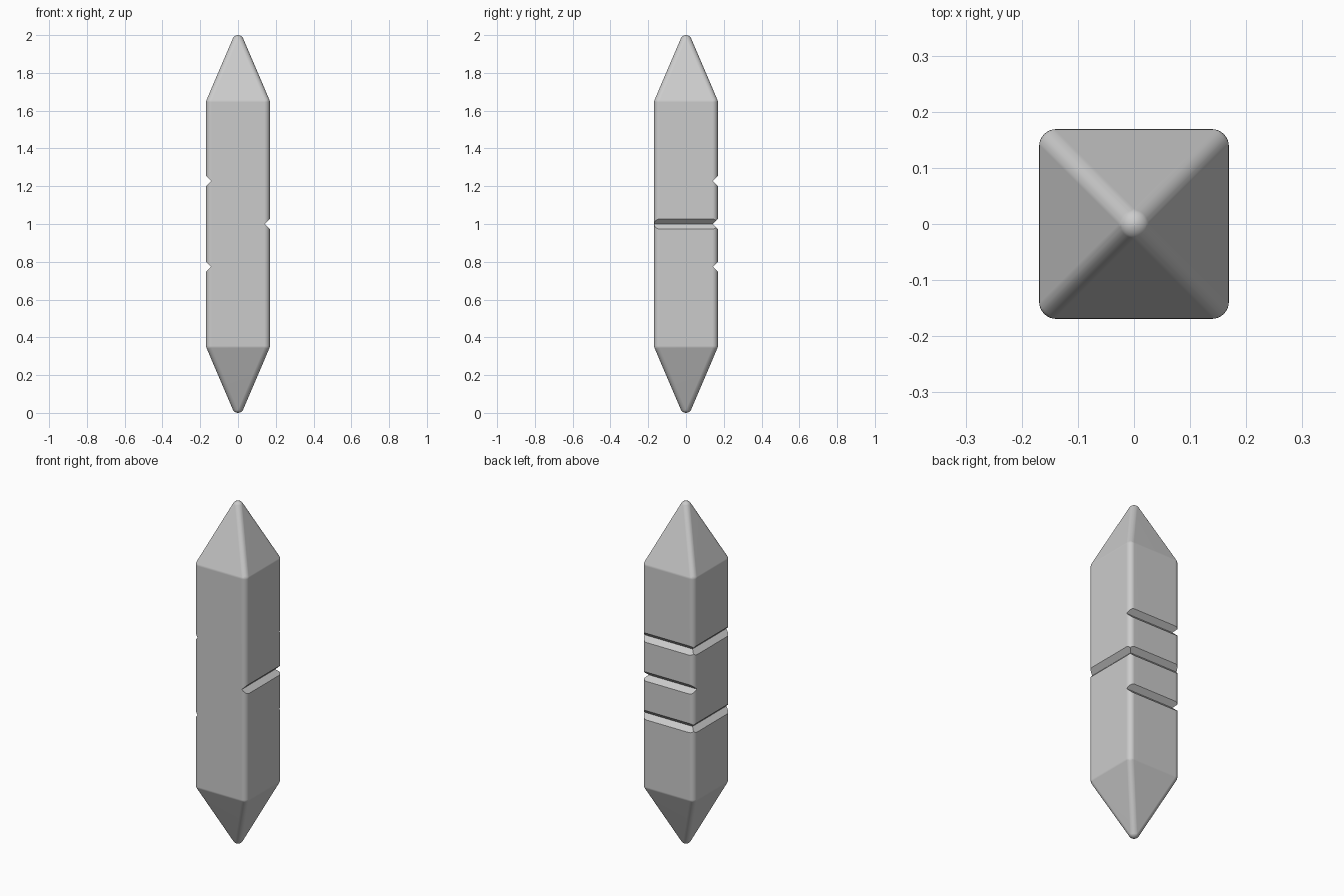
import bpy, bmesh, math
from mathutils import Matrix, Vector

cube = bpy.data.objects.get("Cube")
if cube:
    bpy.data.objects.remove(cube, do_unlink=True)

HALF = 0.169       # half width of the square shaft
R = 0.03           # edge rounding
SHOULDER = 0.645   # shoulder height above and below the middle
GROOVE = 0.027     # groove depth and half height

# Sides that carry a groove at each height, from low to high
RIGHT, LEFT, BACK = Vector((-1, 0, 0)), Vector((1, 0, 0)), Vector((0, 1, 0))
GROOVES = [(0.774, (RIGHT, BACK)), (1.0, (LEFT, BACK)), (1.227, (RIGHT, BACK))]
UP = Vector((0, 0, 1))

# Plain grey material
grey = bpy.data.materials.new("light grey")
grey.use_nodes = True
colour = (0.6, 0.6, 0.6, 1)
grey.diffuse_color = colour
grey.node_tree.nodes["Principled BSDF"].inputs["Base Color"].default_value = colour


def cut(bm, point, normal, close):
    """Remove everything on the normal's side of a plane."""
    bmesh.ops.bisect_plane(bm, geom=bm.verts[:] + bm.edges[:] + bm.faces[:],
                           dist=1e-5, plane_co=point, plane_no=normal,
                           clear_outer=True)
    if close:
        rim = [e for e in bm.edges if e.is_boundary]
        bmesh.ops.edgeloop_fill(bm, edges=rim)


def trim_end(bm, groove, direction):
    """Chamfer the grooved sides of a section, then end it at the groove line."""
    z, sides = groove
    for side in sides:
        cut(bm, side * (HALF - GROOVE) + UP * z, side + direction, True)
    cut(bm, UP * z, direction, False)


# Double-pointed shaft: hull around small spheres at every corner
inner = HALF - R
corners = [Vector((0, 0, s * (1 - R))) for s in (-1, 1)]
corners += [Vector((x, y, z)) for x in (-inner, inner)
            for y in (-inner, inner) for z in (-SHOULDER, SHOULDER)]
whole = bmesh.new()
for c in corners:
    bmesh.ops.create_uvsphere(whole, u_segments=32, v_segments=16, radius=R,
                              matrix=Matrix.Translation(c + UP))
bmesh.ops.delete(whole, geom=whole.faces[:] + whole.edges[:], context='EDGES_FACES')
bmesh.ops.convex_hull(whole, input=whole.verts[:])
bmesh.ops.delete(whole, geom=[v for v in whole.verts if not v.link_faces],
                 context='VERTS')

# Split into sections between the V grooves and stack them again
mesh = bpy.data.meshes.new("pointed_shaft")
stack = bmesh.new()
for below, above in zip([None] + GROOVES, GROOVES + [None]):
    section = whole.copy()
    if below:
        trim_end(section, below, -UP)
    if above:
        trim_end(section, above, UP)
    section.to_mesh(mesh)
    section.free()
    stack.from_mesh(mesh)
whole.free()

# Weld the sections and clear the seams from the flat sides
bmesh.ops.remove_doubles(stack, verts=stack.verts[:], dist=1e-5)
bmesh.ops.recalc_face_normals(stack, faces=stack.faces[:])
bmesh.ops.dissolve_limit(stack, angle_limit=math.radians(0.5),
                         verts=stack.verts[:], edges=stack.edges[:])
stack.to_mesh(mesh)
stack.free()
mesh.materials.append(grey)
shaft = bpy.data.objects.new("pointed_shaft", mesh)
bpy.context.collection.objects.link(shaft)

# Smooth rounded edges, crisp grooves, flat sides
bpy.ops.object.select_all(action='DESELECT')
bpy.context.view_layer.objects.active = shaft
shaft.select_set(True)
bpy.ops.object.shade_smooth_by_angle(angle=math.radians(30))
weighted = shaft.modifiers.new("flat_sides", 'WEIGHTED_NORMAL')
weighted.keep_sharp = True
